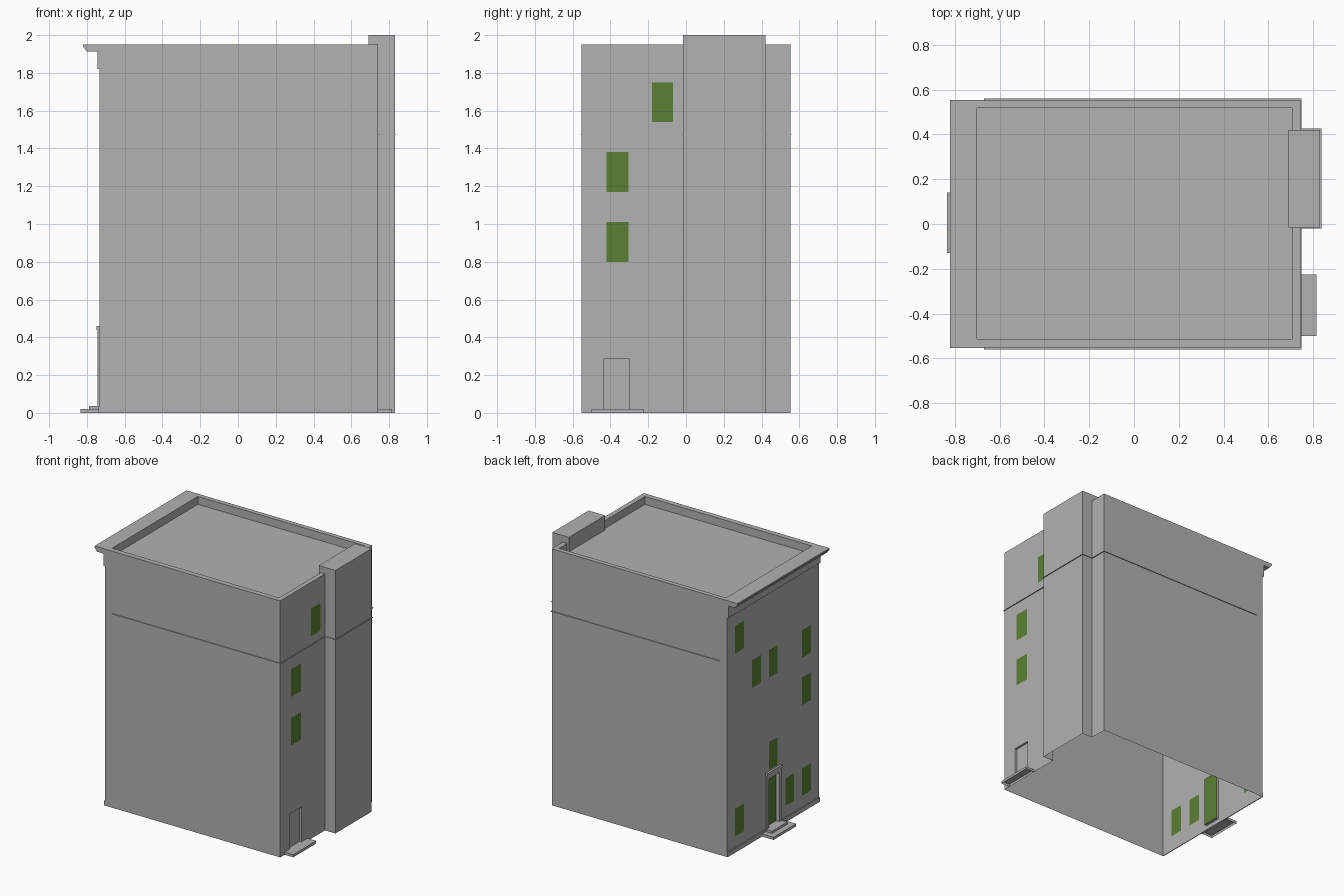
import bpy, bmesh
from mathutils import Vector

cube = bpy.data.objects.get("Cube")
if cube:
    bpy.data.objects.remove(cube, do_unlink=True)


def material(name, rgb):
    m = bpy.data.materials.new(name)
    m.use_nodes = True
    m.diffuse_color = (*rgb, 1)
    m.node_tree.nodes["Principled BSDF"].inputs["Base Color"].default_value = (*rgb, 1)
    return m


GREY = material("plaster grey", (0.445, 0.445, 0.445))
GREEN = material("window green", (0.107, 0.216, 0.034))


def finish(name, bm):
    mesh = bpy.data.meshes.new(name)
    bm.to_mesh(mesh)
    bm.free()
    mesh.materials.append(GREY)
    mesh.materials.append(GREEN)
    obj = bpy.data.objects.new(name, mesh)
    bpy.context.collection.objects.link(obj)
    return obj


def box(name, lo, hi, open_bottom=False):
    bm = bmesh.new()
    bmesh.ops.create_cube(bm, size=1)
    lo, hi = Vector(lo), Vector(hi)
    for v in bm.verts:
        v.co = (lo + hi) / 2 + v.co * (hi - lo)
    if open_bottom:
        under = [f for f in bm.faces if f.normal.z < -0.9]
        bmesh.ops.delete(bm, geom=under, context='FACES_ONLY')
    return finish(name, bm)


def wall(name, x, side, y_range, openings):
    """Wall facing +x or -x; openings are (y0, y1, z0, z1, recess, material)."""
    ys = sorted({*y_range, *(v for o in openings for v in o[:2])})
    zs = sorted({0, TOP, *(v for o in openings for v in o[2:4])})
    bm = bmesh.new()
    grid = [[bm.verts.new((x, y, z)) for z in zs] for y in ys]
    cells = [[] for o in openings]
    for i in range(len(ys) - 1):
        for j in range(len(zs) - 1):
            loop = [grid[i][j], grid[i + 1][j], grid[i + 1][j + 1], grid[i][j + 1]]
            face = bm.faces.new(loop[::side])
            c = face.calc_center_median()
            for k, o in enumerate(openings):
                if o[0] < c.y < o[1] and o[2] < c.z < o[3]:
                    cells[k].append(face)
    for faces, o in zip(cells, openings):
        if o[4]:
            geom = bmesh.ops.extrude_face_region(bm, geom=faces)["geom"]
            verts = [g for g in geom if isinstance(g, bmesh.types.BMVert)]
            bmesh.ops.translate(bm, vec=(-side * o[4], 0, 0), verts=verts)
            bmesh.ops.delete(bm, geom=[f for f in faces if f.is_valid], context='FACES')
            faces = [g for g in geom if isinstance(g, bmesh.types.BMFace)]
        for f in faces:
            f.material_index = o[5]
    return finish(name, bm)


TOP, ROOF = 1.95, 1.89
WEST, EAST, HALF = -0.732, 0.742, 0.553
TOWER_X, TOWER_Y0, TOWER_Y1 = 0.83, -0.015, 0.42
WIN_H = 0.21


def window(y, z, width=0.105):
    return (y, y + width, z, z + WIN_H, 0, 1)


# Entrance wall: irregular windows and a recessed green door
wall("entrance_wall", WEST, -1, (-HALF, HALF), [
    window(0.35, 1.51), window(0.145, 1.17), window(-0.055, 1.17),
    window(-0.455, 1.17), window(-0.455, 0.81), window(-0.055, 0.47),
    window(-0.455, 0.12), window(-0.255, 0.12), window(0.35, 0.12),
    (-0.065, 0.065, 0.035, 0.41, 0.02, 1)])

# Stair side wall: three windows and a plain recessed door
wall("stair_side_wall", EAST, 1, (-HALF, TOWER_Y0), [
    window(-0.42, 0.80, 0.115), window(-0.42, 1.17, 0.115),
    window(-0.18, 1.54, 0.11), (-0.435, -0.298, 0.02, 0.285, 0.015, 0)])


# Blank walls, following the plan around the stair tower
def wall_strip(name, plan):
    bm = bmesh.new()
    cols = [[bm.verts.new((x, y, z)) for z in (0, TOP)] for x, y in plan]
    for a, b in zip(cols, cols[1:]):
        bm.faces.new((a[0], b[0], b[1], a[1]))
    return finish(name, bm)


wall_strip("front_wall", [(WEST, -HALF), (EAST, -HALF)])
wall_strip("tower_and_back_wall", [
    (EAST, TOWER_Y0), (TOWER_X, TOWER_Y0), (TOWER_X, TOWER_Y1),
    (EAST, TOWER_Y1), (EAST, HALF), (WEST, HALF)])
box("tower_head", (0.69, TOWER_Y0, ROOF), (TOWER_X, TOWER_Y1, 2.0))

# Sunken roof with parapet
bm = bmesh.new()


def ring(x0, x1, y0, y1, z):
    return [bm.verts.new(p) for p in ((x0, y0, z), (x1, y0, z), (x1, y1, z), (x0, y1, z))]


outer = ring(WEST, EAST, -HALF, HALF, TOP)
inner = ring(-0.70, 0.705, -0.513, 0.518, TOP)
floor = ring(-0.70, 0.705, -0.513, 0.518, ROOF)
for a, b in ((outer, inner), (inner, floor)):
    for i in range(4):
        j = (i + 1) % 4
        bm.faces.new((a[i], a[j], b[j], b[i]))
bm.faces.new(floor)
finish("roof_and_parapet", bm)

# Cornice over the entrance wall, swept from its profile
bm = bmesh.new()
profile = [(-0.70, TOP), (-0.82, TOP), (-0.82, 1.94), (-0.80, 1.912),
           (-0.745, 1.912), (-0.745, 1.82), (WEST, 1.82), (WEST, TOP - 0.002)]
face = bm.faces.new([bm.verts.new((x, -HALF, z)) for x, z in profile])
geom = bmesh.ops.extrude_face_region(bm, geom=[face])["geom"]
bmesh.ops.translate(bm, vec=(0, 2 * HALF, 0),
                    verts=[g for g in geom if isinstance(g, bmesh.types.BMVert)])
bmesh.ops.recalc_face_normals(bm, faces=bm.faces)
finish("cornice", bm)

# Thin string course wrapping every wall but the entrance
OUT, Z0, Z1 = 0.006, 1.473, 1.477
for name, x0, x1, y0, y1 in (
        ("front", -0.67, EAST + OUT, -HALF - OUT, -HALF),
        ("back", -0.67, EAST + OUT, HALF, HALF + OUT),
        ("side", EAST, EAST + OUT, -HALF, TOWER_Y0),
        ("corner", EAST, EAST + OUT, TOWER_Y1, HALF),
        ("tower_front", EAST, TOWER_X + OUT, TOWER_Y0 - OUT, TOWER_Y0),
        ("tower_back", EAST, TOWER_X + OUT, TOWER_Y1, TOWER_Y1 + OUT),
        ("tower_side", TOWER_X, TOWER_X + OUT, TOWER_Y0, TOWER_Y1)):
    box("string_course_" + name, (x0, y0, Z0), (x1, y1, Z1))

# Plinth, door surround and steps
for name, y0, y1 in (("right", -HALF, -0.085), ("left", 0.085, HALF)):
    box("plinth_" + name, (WEST - 0.006, y0, 0), (WEST, y1, 0.035))
for name, y in (("right", -0.085), ("left", 0.065)):
    box("door_pilaster_" + name, (-0.743, y, 0.035), (WEST, y + 0.02, 0.44))
box("door_head", (-0.743, -0.065, 0.41), (WEST, 0.065, 0.44))
box("door_lintel", (-0.748, -0.09, 0.44), (WEST, 0.09, 0.46))
box("entrance_lower_step", (-0.835, -0.13, 0), (WEST, 0.14, 0.02), True)
box("entrance_upper_step", (-0.79, -0.09, 0.02), (WEST, 0.095, 0.037))
box("side_door_step", (EAST, -0.50, 0), (0.815, -0.225, 0.02), True)
